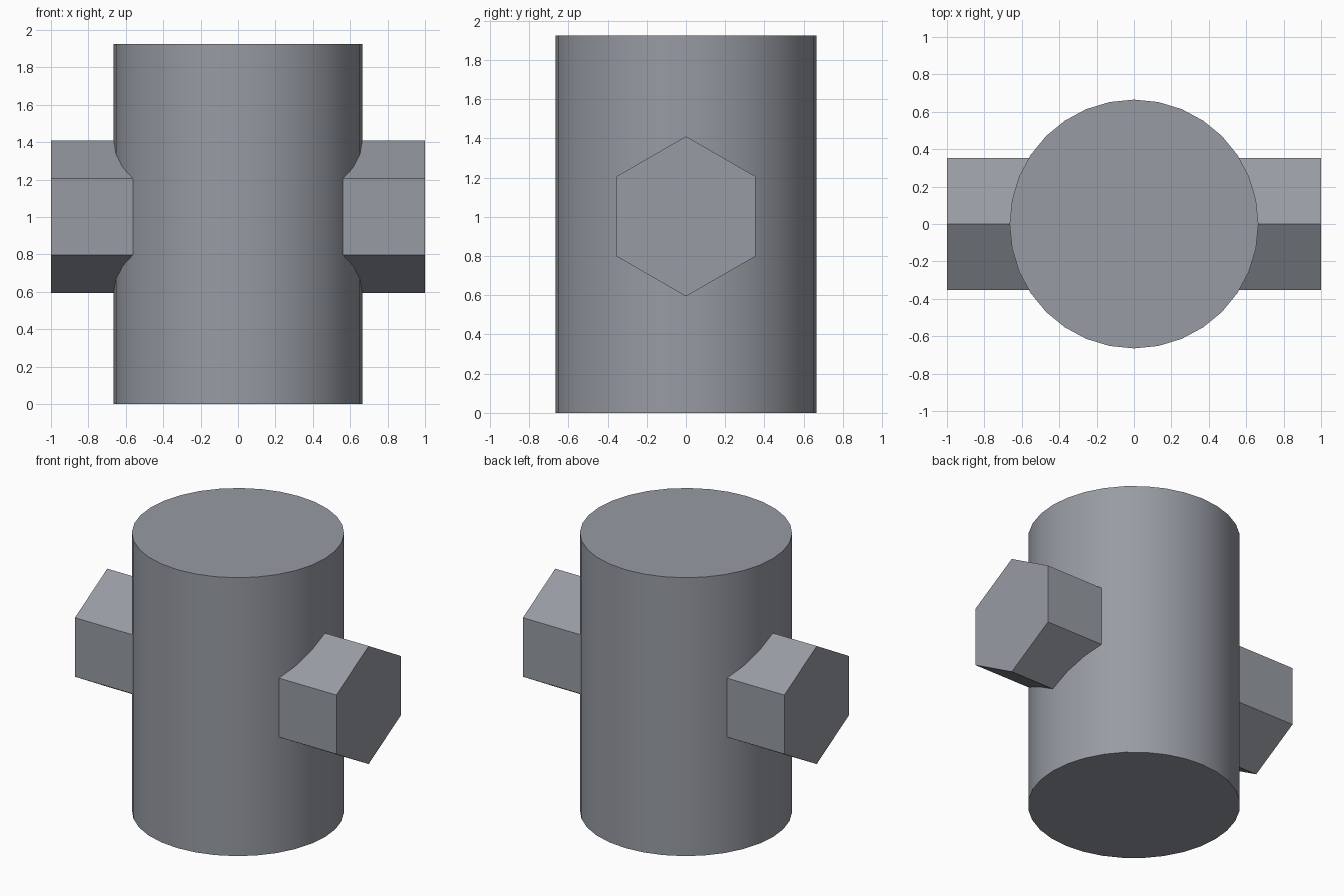
import bpy
from math import pi, radians

if "Cube" in bpy.data.objects:
    bpy.data.objects.remove(bpy.data.objects["Cube"])

# Cool dark grey used on both parts
metal = bpy.data.materials.new("cool_grey")
metal.diffuse_color = (0.31, 0.33, 0.367, 1)
metal.use_nodes = True
metal.node_tree.nodes["Principled BSDF"].inputs["Base Color"].default_value = metal.diffuse_color


def prism(name, sides, radius, length, z, rotation=(0, 0, 0)):
    bpy.ops.mesh.primitive_cylinder_add(vertices=sides, radius=radius, depth=length,
                                        location=(0, 0, z), rotation=rotation)
    obj = bpy.context.object
    obj.name = obj.data.name = name
    obj.data.materials.append(metal)
    bpy.ops.object.transform_apply(location=False, rotation=True, scale=False)
    return obj


HEIGHT = 1.925

# Upright round body, smooth sides with crisp rims
body = prism("cylinder_body", 32, 0.665, HEIGHT, HEIGHT / 2)
bpy.ops.object.shade_smooth_by_angle(angle=radians(30))

# Hexagonal bar through the body along x, with a corner pointing up
bar = prism("hexagonal_crossbar", 6, 0.408, 2.0, 1.002, (pi / 2, 0, pi / 2))
